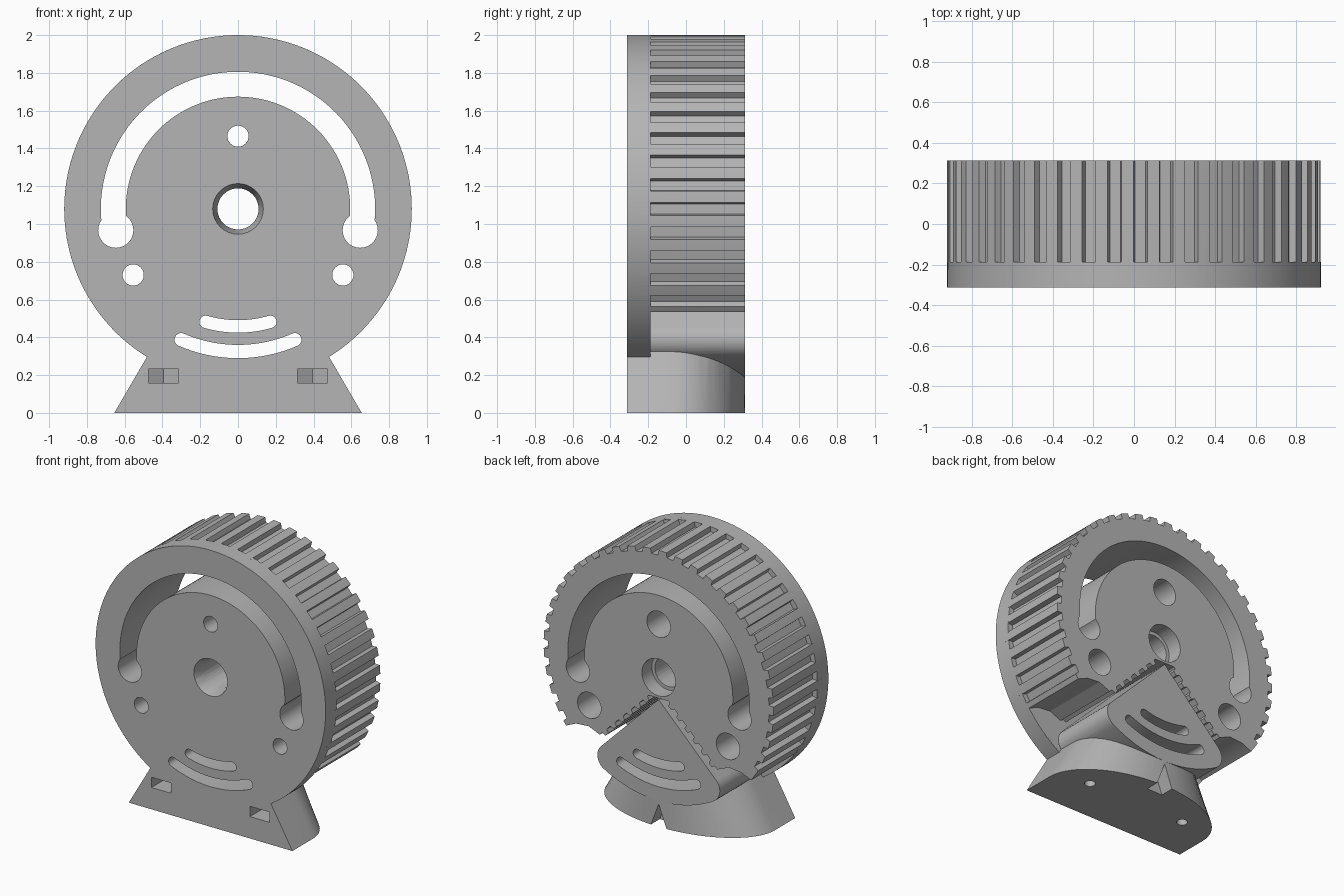
import bpy, bmesh
from math import sin, cos, pi, radians, hypot, atan2

if "Cube" in bpy.data.objects:
    bpy.data.objects.remove(bpy.data.objects["Cube"], do_unlink=True)

FRONT, STEP, BACK = -0.313, -0.187, 0.313
HUB = 1.08       # height of the wheel centre
RIM = 0.92       # wheel radius

gray = bpy.data.materials.new("gray plastic")
gray.use_nodes = True
gray.diffuse_color = (0.46, 0.46, 0.46, 1)
gray.node_tree.nodes["Principled BSDF"].inputs["Base Color"].default_value = (0.46, 0.46, 0.46, 1)


def arc(r, a0, a1, n, cx=0.0, cz=HUB):
    """Points on an arc, angles in degrees from +x."""
    return [(cx + r * cos(radians(a0 + (a1 - a0) * i / n)),
             cz + r * sin(radians(a0 + (a1 - a0) * i / n))) for i in range(n + 1)]


def loft(name, rings):
    """Solid through a list of closed rings of 3D points."""
    bm = bmesh.new()
    rows = [[bm.verts.new(p) for p in ring] for ring in rings]
    n = len(rows[0])
    for a, b in zip(rows, rows[1:]):
        for i in range(n):
            bm.faces.new((a[i], a[(i + 1) % n], b[(i + 1) % n], b[i]))
    bm.faces.new(rows[0])
    bm.faces.new(rows[-1])
    bmesh.ops.recalc_face_normals(bm, faces=bm.faces)
    me = bpy.data.meshes.new(name)
    bm.to_mesh(me)
    bm.free()
    me.materials.append(gray)
    ob = bpy.data.objects.new(name, me)
    bpy.context.collection.objects.link(ob)
    return ob


def prism(name, pts, y0, y1):
    return loft(name, [[(x, y, z) for x, z in pts] for y in (y0, y1)])


def round_hole(x, z, r, y0=-1, y1=1):
    return prism("hole_cutter", arc(r, 0, 348.75, 31, x, z), y0, y1)


def arc_slot(r, half_width, a0, a1):
    """Curved slot with round ends."""
    ends = [(r * cos(radians(a)), HUB + r * sin(radians(a))) for a in (a0, a1)]
    pts = arc(r + half_width, a0, a1, 64)
    pts += arc(half_width, a1, a1 + 180, 10, *ends[1])[1:-1]
    pts += arc(r - half_width, a1, a0, 64)
    pts += arc(half_width, a0 + 180, a0 + 360, 10, *ends[0])[1:-1]
    return prism("slot_cutter", pts, -1, 1)


def combine(target, tool, operation):
    mod = target.modifiers.new("join", "BOOLEAN")
    mod.operation, mod.object, mod.solver = operation, tool, "EXACT"
    bpy.context.view_layer.objects.active = target
    bpy.ops.object.modifier_apply(modifier=mod.name)
    bpy.data.objects.remove(tool, do_unlink=True)


# Front flange
body = prism("pulley_stand", arc(RIM, 0, 357.5, 143), FRONT, STEP)

# Toothed rim: grooves at even spacing, open notch below the hub
PITCH, DEPTH = 8, 0.036
rim = [(0.74, 0.535)]
for k in range(-4, 28):
    a = k * PITCH
    if a < -34 or a > 214:
        continue
    for da, r in ((-2.1, RIM), (-1.7, RIM - DEPTH), (1.7, RIM - DEPTH), (2.1, RIM), (4, RIM)):
        rim.append((r * cos(radians(a + da)), HUB + r * sin(radians(a + da))))
rim.append((-0.74, 0.535))

# Notch edge: an arched end, then small clamp teeth rising to the hub
edge = [(0.66, 0.57), (0.56, 0.578), (0.47, 0.54)]
TEETH = 6
for i in range(TEETH):
    for t, h in ((0.3, 0), (0.4, 0.028), (0.75, 0.028), (0.85, 0)):
        s = (i + t) / TEETH
        x = 0.47 + (0.08 - 0.47) * s
        z = 0.54 + (0.93 - 0.54) * s
        edge.append((x - 0.7 * h, z - 0.7 * h))
edge.append((0.08, 0.93))
rim += [(-x, z) for x, z in edge] + edge[::-1]
combine(body, prism("toothed_rim", rim, STEP - 0.04, BACK), "UNION")

# Wedge clamp between the notch edges, with rounded corners
SECTOR, ROUND, CX, CZ = 0.895, 0.1, 0.39, 0.389
a_out = atan2(CZ - HUB, CX) * 180 / pi
r_out = hypot(CX, CZ - HUB) + ROUND
side = arc(ROUND, 45, a_out, 10, CX, CZ)
wedge = [(0, 0.92)] + side + arc(r_out, a_out, -180 - a_out, 40)[1:-1]
wedge += [(-x, z) for x, z in side[::-1]]
combine(body, prism("wedge_clamp", wedge, STEP - 0.04, BACK), "UNION")


# Tapered foot with a rounded back
def foot_ring(z):
    half = 0.655 - 0.583 * z
    plan = [(half, FRONT)]
    for i in range(41):
        t = pi * i / 40
        plan.append((half * cos(t), -0.08 + (BACK + 0.08) * sin(t)))
    plan.append((-half, FRONT))
    return [(x, y, z) for x, y in plan]


# The foot top stays inside the wedge
combine(body, loft("foot", [foot_ring(0), foot_ring(0.345)]), "UNION")

# Large curved window with round ends, and the two clamp slots
cutters = [arc_slot(0.66, 0.066, -8, 188),
           arc_slot(0.622, 0.033, -106, -74),
           arc_slot(0.755, 0.035, -113.5, -66.5)]
for sx in (-1, 1):
    cutters.append(round_hole(sx * 0.647, 0.967, 0.093))

# Screw holes, wider from the back
for x, z in ((0, 1.465), (-0.555, 0.73), (0.555, 0.73)):
    cutters.append(round_hole(x, z, 0.056))
    cutters.append(round_hole(x, z, 0.094, -0.06, 1))

# Hub bore with a countersunk front and a wider back
cutters.append(round_hole(0, HUB, 0.109))
cutters.append(round_hole(0, HUB, 0.134, 0.2, 1))
cutters.append(loft("sink_cutter", [[(x, y, z) for x, z in arc(r, 0, 348.75, 31)]
                                    for r, y in ((0.137, FRONT - 0.01), (0.108, -0.22))]))

# Nut pockets with a pointed end, and bolt bores from below
for sx in (-1, 1):
    pocket = [(-0.079, -1), (0.079, -1), (0.079, 0.06), (0, 0.11), (-0.079, 0.06)]
    cutters.append(loft("pocket_cutter", [[(sx * 0.394 + x, y, z) for x, y in pocket]
                                          for z in (0.158, 0.232)]))
    bore = arc(0.036, 0, 345, 23, sx * 0.394, 0.02)
    cutters.append(loft("bore_cutter", [[(x, y, z) for x, y in bore] for z in (-0.1, 0.2)]))

# Small triangular notch at the back of the foot
cutters.append(prism("notch_cutter", [(-0.066, -0.01), (0.066, -0.01), (0, 0.165)], 0.21, 1))

for c in cutters:
    combine(body, c, "DIFFERENCE")

# Smooth curved walls, crisp edges
bpy.ops.object.select_all(action="DESELECT")
body.select_set(True)
bpy.context.view_layer.objects.active = body
bpy.ops.object.shade_smooth_by_angle(angle=radians(20))
